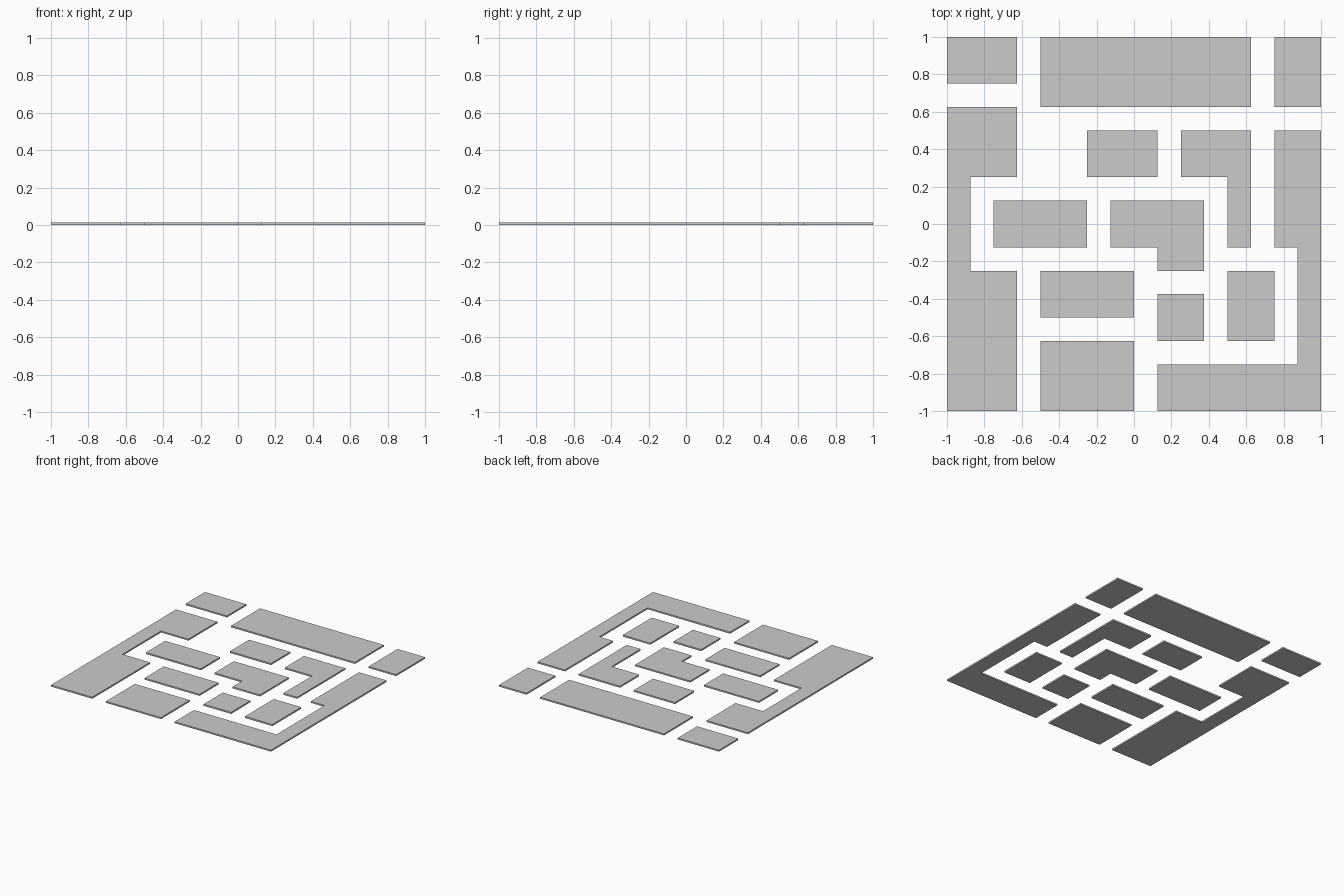
import bpy
import bmesh

if "Cube" in bpy.data.objects:
    bpy.data.objects.remove(bpy.data.objects["Cube"])

CELL = 0.125      # layout grid step
THICK = 0.0125    # slab thickness


def slab(name, outline):
    """Extrude a flat outline given in grid cells."""
    bm = bmesh.new()
    base = bm.faces.new([bm.verts.new((x * CELL, y * CELL, 0)) for x, y in outline])
    top = bmesh.ops.extrude_face_region(bm, geom=[base], use_keep_orig=True)
    for v in top["geom"]:
        if isinstance(v, bmesh.types.BMVert):
            v.co.z = THICK
    bmesh.ops.recalc_face_normals(bm, faces=bm.faces)
    mesh = bpy.data.meshes.new(name)
    bm.to_mesh(mesh)
    bm.free()
    obj = bpy.data.objects.new(name, mesh)
    bpy.context.collection.objects.link(obj)


# Rectangular blocks: x min, y min, x max, y max
rectangles = {
    "back_left_block": (-8, 6, -5, 8),
    "back_long_block": (-4, 5, 5, 8),
    "back_right_block": (6, 5, 8, 8),
    "upper_middle_block": (-2, 2, 1, 4),
    "middle_left_block": (-6, -1, -2, 1),
    "lower_middle_block": (-4, -4, 0, -2),
    "front_middle_block": (-4, -8, 0, -5),
    "small_square_block": (1, -5, 3, -3),
    "lower_right_block": (4, -5, 6, -2),
}
for name, (x0, y0, x1, y1) in rectangles.items():
    slab(name, [(x0, y0), (x1, y0), (x1, y1), (x0, y1)])

# Left C-shaped block
slab("left_c_block", [(-8, -8), (-5, -8), (-5, -2), (-7, -2),
                      (-7, 2), (-5, 2), (-5, 5), (-8, 5)])
# Right block wrapping around the front corner
slab("right_corner_block", [(1, -8), (8, -8), (8, 4), (6, 4),
                            (6, -1), (7, -1), (7, -6), (1, -6)])
# Inner L-shaped blocks
slab("upper_right_l_block", [(4, -1), (5, -1), (5, 4), (2, 4), (2, 2), (4, 2)])
slab("centre_l_block", [(1, -2), (3, -2), (3, 1), (-1, 1), (-1, -1), (1, -1)])
